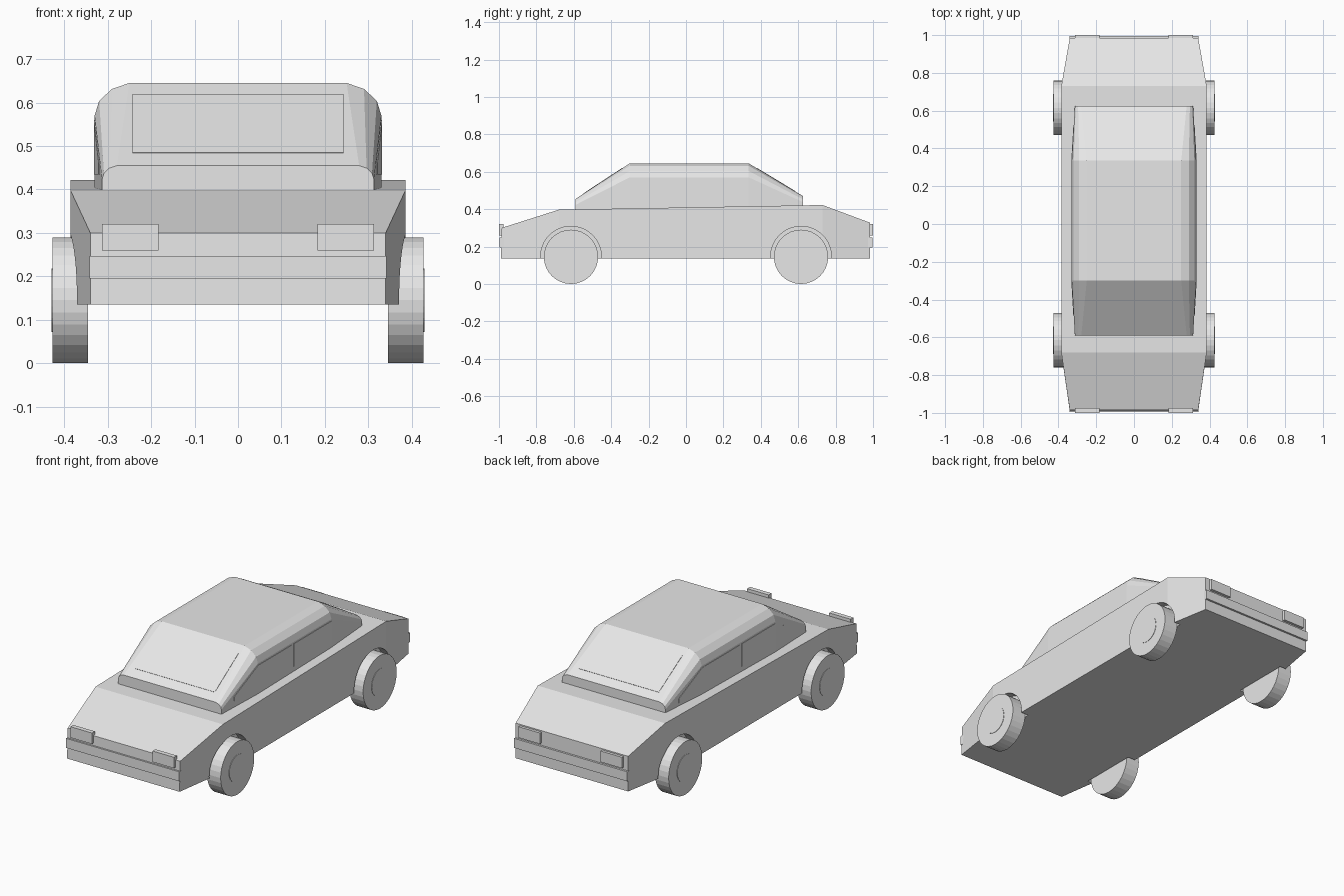
import bpy
import bmesh
from math import radians
from mathutils import Vector

if "Cube" in bpy.data.objects:
    bpy.data.objects.remove(bpy.data.objects["Cube"], do_unlink=True)

GREY = (0.8, 0.8, 0.8, 1)
paint = bpy.data.materials.new("plain grey")
paint.use_nodes = True
paint.diffuse_color = GREY
paint.node_tree.nodes["Principled BSDF"].inputs["Base Color"].default_value = GREY


def finish(name, bm):
    bmesh.ops.recalc_face_normals(bm, faces=bm.faces)
    mesh = bpy.data.meshes.new(name)
    bm.to_mesh(mesh)
    bm.free()
    mesh.materials.append(paint)
    obj = bpy.data.objects.new(name, mesh)
    bpy.context.collection.objects.link(obj)
    return obj


def loft(name, sections):
    """Skin matching closed sections and cap both ends."""
    bm = bmesh.new()
    rings = [[bm.verts.new(p) for p in s] for s in sections]
    n = len(rings[0])
    for a, b in zip(rings, rings[1:]):
        for i in range(n):
            j = (i + 1) % n
            bm.faces.new((a[i], a[j], b[j], b[i]))
    bm.faces.new(rings[0])
    bm.faces.new(rings[-1])
    return finish(name, bm)


def box(name, lo, hi):
    def ring(y):
        return [(lo[0], y, lo[2]), (hi[0], y, lo[2]), (hi[0], y, hi[2]), (lo[0], y, hi[2])]
    return loft(name, [ring(lo[1]), ring(hi[1])])


def disc(name, x0, x1, y, z, radius, sides=32):
    """Cylinder lying along x."""
    bpy.ops.mesh.primitive_cylinder_add(
        vertices=sides, radius=radius, depth=abs(x1 - x0),
        location=((x0 + x1) / 2, y, z), rotation=(0, radians(90), 0))
    obj = bpy.context.object
    obj.name = name
    obj.data.materials.append(paint)
    return obj


def plate(name, faces, offset):
    """Thin panel: flat faces pushed out by an offset vector."""
    bm = bmesh.new()
    for points in faces:
        bm.faces.new([bm.verts.new(p) for p in points])
    bmesh.ops.remove_doubles(bm, verts=bm.verts, dist=0.0001)
    out = bmesh.ops.extrude_face_region(bm, geom=bm.faces[:], use_keep_orig=True)
    moved = [g for g in out["geom"] if isinstance(g, bmesh.types.BMVert)]
    bmesh.ops.translate(bm, verts=moved, vec=offset)
    return finish(name, bm)


# Lower body: rectangular sections from nose to tail
FLOOR = 0.135
stations = [(-0.99, -0.985, 0.34, 0.30), (-0.68, -0.68, 0.385, 0.397),
            (0.73, 0.73, 0.385, 0.422), (0.985, 0.985, 0.34, 0.327)]
body = loft("body", [[(-w, yb, FLOOR), (w, yb, FLOOR), (w, yt, top), (-w, yt, top)]
                     for yb, yt, w, top in stations])

# Wheel arches and wheels
AXLE_Y, AXLE_Z = 0.615, 0.145
SIDES = ((1, "left"), (-1, "right"))
ENDS = ((-1, "front"), (1, "rear"))
for sx, side in SIDES:
    for sy, end in ENDS:
        y = sy * AXLE_Y
        cutter = disc("arch_cutter", sx * 0.34, sx * 0.5, y, AXLE_Z, 0.163, 48)
        cutter.hide_render = True
        mod = body.modifiers.new("arch", 'BOOLEAN')
        mod.operation = 'DIFFERENCE'
        mod.solver = 'EXACT'
        mod.object = cutter
        bpy.context.view_layer.objects.active = body
        bpy.ops.object.modifier_apply(modifier=mod.name)
        bpy.data.objects.remove(cutter, do_unlink=True)
        disc(f"{end}_{side}_wheel", sx * 0.345, sx * 0.427, y, AXLE_Z, AXLE_Z)
        disc(f"{end}_{side}_hub", sx * 0.42, sx * 0.429, y, AXLE_Z, 0.073)


# Cabin: rounded-shoulder sections, low at both ends and full over the roof
def cabin_section(y, half, top, shoulder):
    drops = [(0, 1), (0.13, 0.55), (0.5, 0.18), (1, 0)]
    tuck = 0.08 * shoulder / 0.075
    right_side = [(half, 0.395)] + [(half - tuck * i, top - shoulder * d) for i, d in drops]
    return [(x, y, z) for x, z in right_side] + [(-x, y, z) for x, z in reversed(right_side)]


loft("cabin", [cabin_section(-0.59, 0.313, 0.455, 0.032),
               cabin_section(-0.30, 0.33, 0.645, 0.075),
               cabin_section(0.335, 0.33, 0.645, 0.075),
               cabin_section(0.625, 0.313, 0.47, 0.032)])


# Windscreen and rear window: thin plates on the slopes
def slope_glass(name, low, high):
    low, high = Vector(low), Vector(high)
    a, b = low.lerp(high, 0.15), low.lerp(high, 0.86)
    run = high - low
    normal = Vector((0, -run.z, run.y)).normalized()
    if normal.z < 0:
        normal.negate()
    wide = Vector((0.243, 0, 0))
    plate(name, [[a - wide, a + wide, b + wide, b - wide]], normal * 0.002)


slope_glass("windscreen", (0, -0.59, 0.455), (0, -0.30, 0.645))
slope_glass("rear_window", (0, 0.625, 0.47), (0, 0.335, 0.645))

# Side windows, bent where the cabin narrows
for sx, side in SIDES:
    x, tip = sx * 0.33, sx * 0.319
    push = Vector((sx * 0.002, 0, 0))
    for name, inner, bend, end in (("front", -0.01, -0.30, -0.49), ("rear", 0.01, 0.335, 0.52)):
        plate(f"{name}_{side}_window",
              [[(x, inner, 0.435), (x, bend, 0.435), (x, bend, 0.56), (x, inner, 0.56)],
               [(x, bend, 0.435), (tip, end, 0.435), (tip, end, 0.458), (x, bend, 0.56)]], push)

# Bumper strips and lamps at both ends
for sy, end in ENDS:
    y0, y1 = sorted((sy * 0.96, sy * 0.996))
    box(f"{end}_bumper", (-0.342, y0, 0.195), (0.342, y1, 0.247))
    y0, y1 = sorted((sy * 0.975, sy * 1.0))
    for sx, side in SIDES:
        x0, x1 = sorted((sx * 0.183, sx * 0.313))
        box(f"{end}_{side}_lamp", (x0, y0, 0.26), (x1, y1, 0.32))
